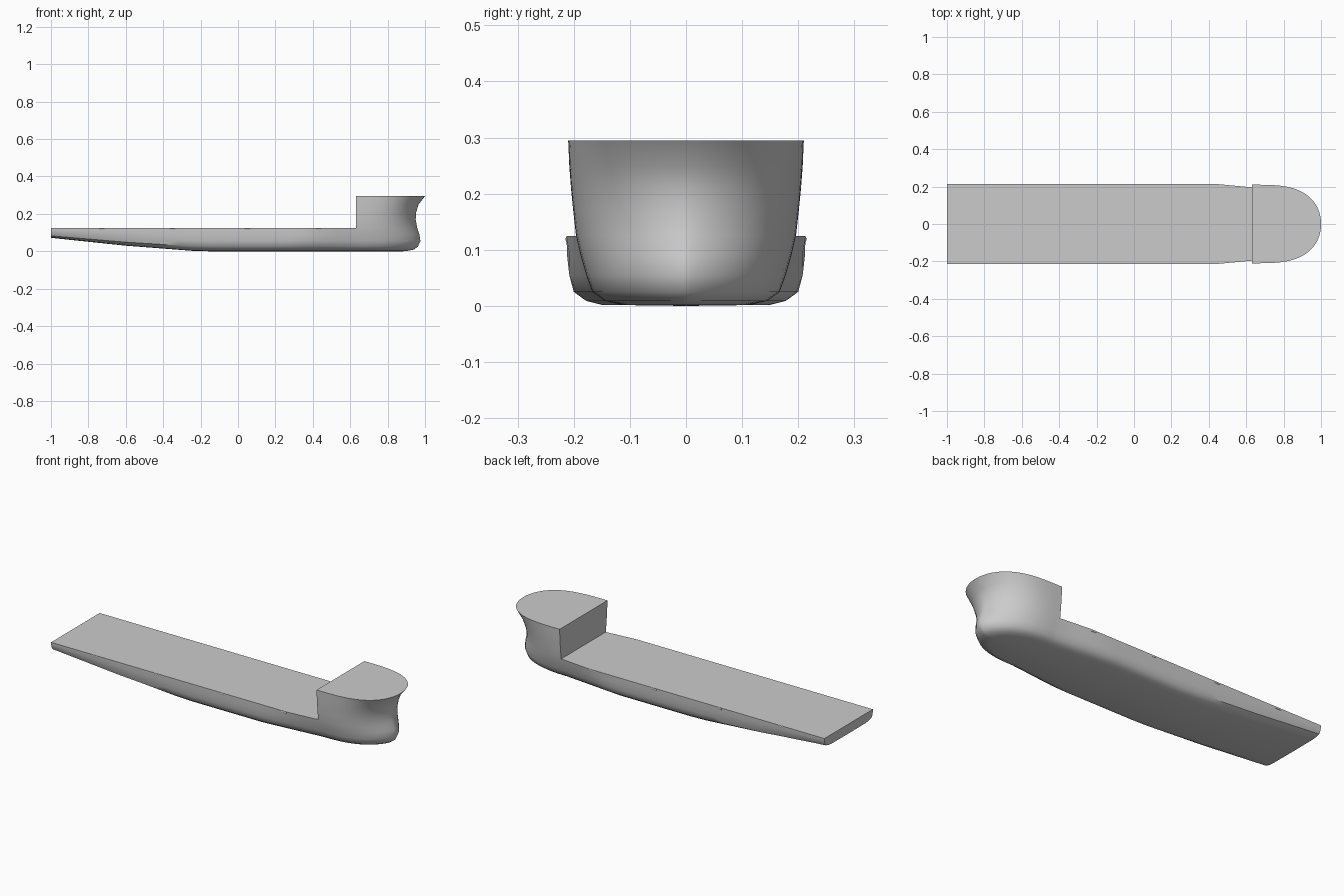
import bpy, bmesh, math

if "Cube" in bpy.data.objects:
    bpy.data.objects.remove(bpy.data.objects["Cube"])

DECK, STEP = 0.125, 0.63
# half sections, keel to rail: (half breadth, height)
MID = [(0, 0), (.15, .002), (.178, .009), (.2, .025), (.208, .055), (.212, .09), (.213, .125)]
FORE = [(0, 0), (.115, .002), (.145, .009), (.167, .025), (.178, .055), (.188, .09), (.196, .125),
        (.201, .17), (.205, .21), (.208, .25), (.21, .295)]
# stem position and waterline fullness for every fore level
STEM = [.88, .905, .94, .962, .975, .97, .958, .95, .953, .965, 1.0]
FULL = [1.3, 1.4, 1.45, 1.5, 1.5, 1.5, 1.55, 1.65, 1.8, 1.95, 2.1]
KEEL = [(-1, .072), (-.6, .03), (-.25, .003), (-.15, 0), (1, 0)]


def lerp_table(table, x):
    for (x0, y0), (x1, y1) in zip(table, table[1:]):
        if x <= x1:
            return y0 + (y1 - y0) * (x - x0) / (x1 - x0)
    return table[-1][1]


def aft_column(x):
    k = lerp_table(KEEL, x)
    col = []
    for j, ((ym, z), (yf, _)) in enumerate(zip(MID, FORE)):
        start = .2 + .25 * j / 6
        f = min(1, max(0, (x - start) / (STEP - start)))
        col.append((x, ym + (yf - ym) * f, k + (DECK - k) * z / DECK))
    return col


def fore_column(t):
    col = []
    for (b, z), xs, q in zip(FORE, STEM, FULL):
        p = 1.2 + q
        y = b * max(0, 1 - t ** p) ** (1 / q)
        col.append((STEP + (xs - STEP) * t, y, z))
    return col


bm = bmesh.new()


def centre(p):
    return (p[0], 0, p[2])


def face(*pts):
    pts = [p for i, p in enumerate(pts) if math.dist(p, pts[i - 1]) > 1e-5]
    if len(pts) > 2:
        bm.faces.new([bm.verts.new(p) for p in pts])


def skin(cols):
    for a, b in zip(cols, cols[1:]):
        for j in range(len(a) - 1):
            face(a[j], b[j], b[j + 1], a[j + 1])
        # deck strip
        face(a[-1], b[-1], centre(b[-1]), centre(a[-1]))


def bulkhead(col):
    for a, b in zip(col, col[1:]):
        face(a, b, centre(b), centre(a))


# Hull, raised forecastle, transom and step
xs = [-1, -.9, -.8, -.7, -.6, -.5, -.4, -.32, -.25, -.15, 0, .1, .2, .28, .36, .45, .54, STEP]
skin([aft_column(x) for x in xs])
fore = [fore_column(math.sin(math.pi / 2 * k / 18)) for k in range(19)]
skin(fore)
bulkhead(aft_column(-1))
bulkhead(fore[0][6:])

bmesh.ops.remove_doubles(bm, verts=bm.verts[:], dist=1e-5)
bmesh.ops.mirror(bm, geom=bm.verts[:] + bm.edges[:] + bm.faces[:], axis='Y', merge_dist=1e-5)
bmesh.ops.remove_doubles(bm, verts=bm.verts[:], dist=1e-5)
bmesh.ops.recalc_face_normals(bm, faces=bm.faces[:])
mesh = bpy.data.meshes.new("hull")
bm.to_mesh(mesh)
bm.free()
hull = bpy.data.objects.new("hull", mesh)
bpy.context.collection.objects.link(hull)
bpy.context.view_layer.objects.active = hull
hull.select_set(True)
bpy.ops.object.shade_smooth_by_angle(angle=math.radians(40))


# Small fairleads let into the deck edge
def fairlead(loc, size):
    bpy.ops.mesh.primitive_cube_add(size=1, location=loc)
    ob = bpy.context.object
    ob.name = "fairlead"
    ob.scale = size
    bpy.ops.object.transform_apply(location=False, rotation=False, scale=True)
    bev = ob.modifiers.new("round", 'BEVEL')
    bev.width, bev.segments = .003, 2


for side in (-1, 1):
    for x in (-.73, -.35, .05, .43):
        fairlead((x, side * .2105, .119), (.034, .008, .010))
    fairlead((-.9965, side * .1, .119), (.008, .034, .010))
